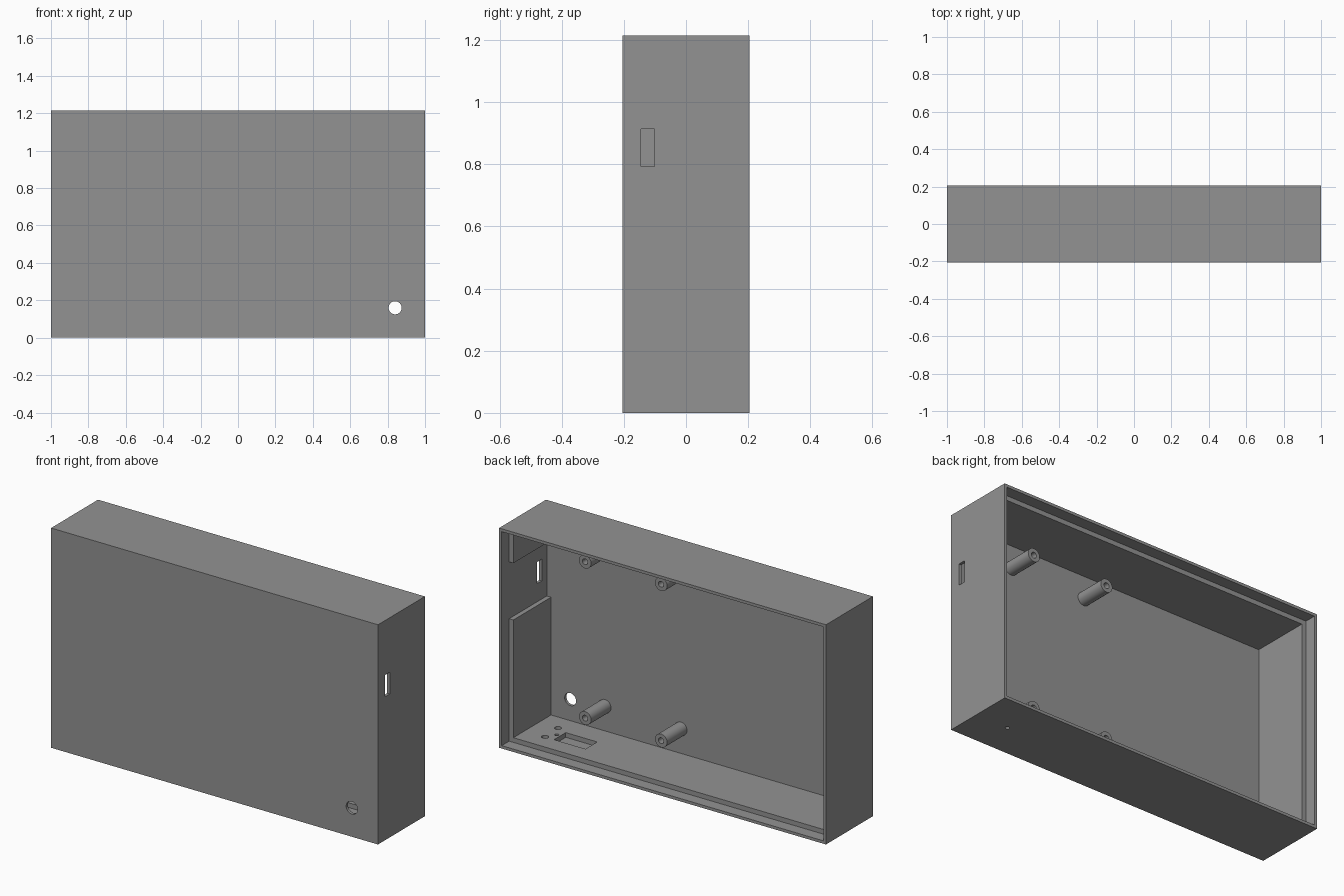
import bpy
import math

if "Cube" in bpy.data.objects:
    bpy.data.objects.remove(bpy.data.objects["Cube"])

# Main dimensions
W, D, H = 2.0, 0.41, 1.215
RIM, WALL, FRONT = 0.016, 0.042, 0.016
LEDGE_Y = 0.14            # depth at which the lid seat sits
BACK, FACE = D / 2, -D / 2

grey = bpy.data.materials.new("mid grey plastic")
grey.diffuse_color = (0.29, 0.29, 0.29, 1)
grey.use_nodes = True
grey.node_tree.nodes["Principled BSDF"].inputs["Base Color"].default_value = grey.diffuse_color


def box(name, x, y, z):
    """Box from (min, max) pairs."""
    bpy.ops.mesh.primitive_cube_add(size=1, location=[(a + b) / 2 for a, b in (x, y, z)])
    ob = bpy.context.object
    ob.name = name
    ob.scale = [b - a for a, b in (x, y, z)]
    bpy.ops.object.transform_apply(location=True, rotation=False, scale=True)
    return ob


def rod(name, r, length, loc, along_y=False, sides=32):
    """Cylinder centred on loc, along z or y."""
    rot = (math.pi / 2, 0, 0) if along_y else (0, 0, 0)
    bpy.ops.mesh.primitive_cylinder_add(vertices=sides, radius=r, depth=length,
                                        location=loc, rotation=rot)
    ob = bpy.context.object
    ob.name = name
    bpy.ops.object.transform_apply(location=True, rotation=True, scale=True)
    return ob


def cut(target, cutter):
    """Subtract the cutter and remove it."""
    mod = target.modifiers.new("cut", 'BOOLEAN')
    mod.operation = 'DIFFERENCE'
    mod.solver = 'EXACT'
    mod.object = cutter
    bpy.context.view_layer.objects.active = target
    bpy.ops.object.modifier_apply(modifier=mod.name)
    bpy.data.objects.remove(cutter, do_unlink=True)


def finish(ob):
    ob.data.materials.clear()
    ob.data.materials.append(grey)
    bpy.ops.object.select_all(action='DESELECT')
    ob.select_set(True)
    bpy.context.view_layer.objects.active = ob
    bpy.ops.object.shade_smooth_by_angle(angle=math.radians(30))


# Open-backed case: main cavity, then the wider lid seat behind it
case = box("case", (-W / 2, W / 2), (FACE, BACK), (0, H))
cut(case, box("cavity", (-W / 2 + WALL, W / 2 - WALL), (FACE + FRONT, BACK + 0.1),
              (WALL, H - WALL)))
cut(case, box("lid_seat", (-W / 2 + RIM, W / 2 - RIM), (LEDGE_Y, BACK + 0.1),
              (RIM, H - RIM)))

# Thinned side wall with the port slot through it
cut(case, box("side_relief", (0.9, W / 2 - RIM), (FACE + FRONT, LEDGE_Y + 0.03),
              (0.693, 1.007)))
cut(case, box("port_slot", (0.95, 1.1), (-0.145, -0.102), (0.793, 0.913)))

# Round opening in the front
cut(case, rod("front_hole", 0.035, 0.2, (0.84, FACE, 0.16), along_y=True))

# Switch pocket, locating pockets and pinhole in the floor
cut(case, box("switch_pocket", (0.585, 0.778), (-0.06, 0.042), (0.016, 0.1)))
for x, y in ((0.834, 0.04), (0.841, -0.083)):
    cut(case, rod("locating_pocket", 0.018, 0.1, (x, y, 0.066), sides=24))
cut(case, rod("pinhole", 0.011, 0.3, (0.80, -0.013, 0.03), sides=24))
finish(case)

# Four hollow mounting posts on the inside of the front
POST_END = -0.015
POST_BASE = FACE + FRONT / 2
for x in (0.163, 0.628):
    for z in (0.179, 1.044):
        post = rod("mounting_post", 0.037, POST_END - POST_BASE,
                   (x, (POST_END + POST_BASE) / 2, z), along_y=True)
        cut(post, rod("bore", 0.016, 0.24, (x, POST_END - 0.04, z), along_y=True, sides=24))
        finish(post)
